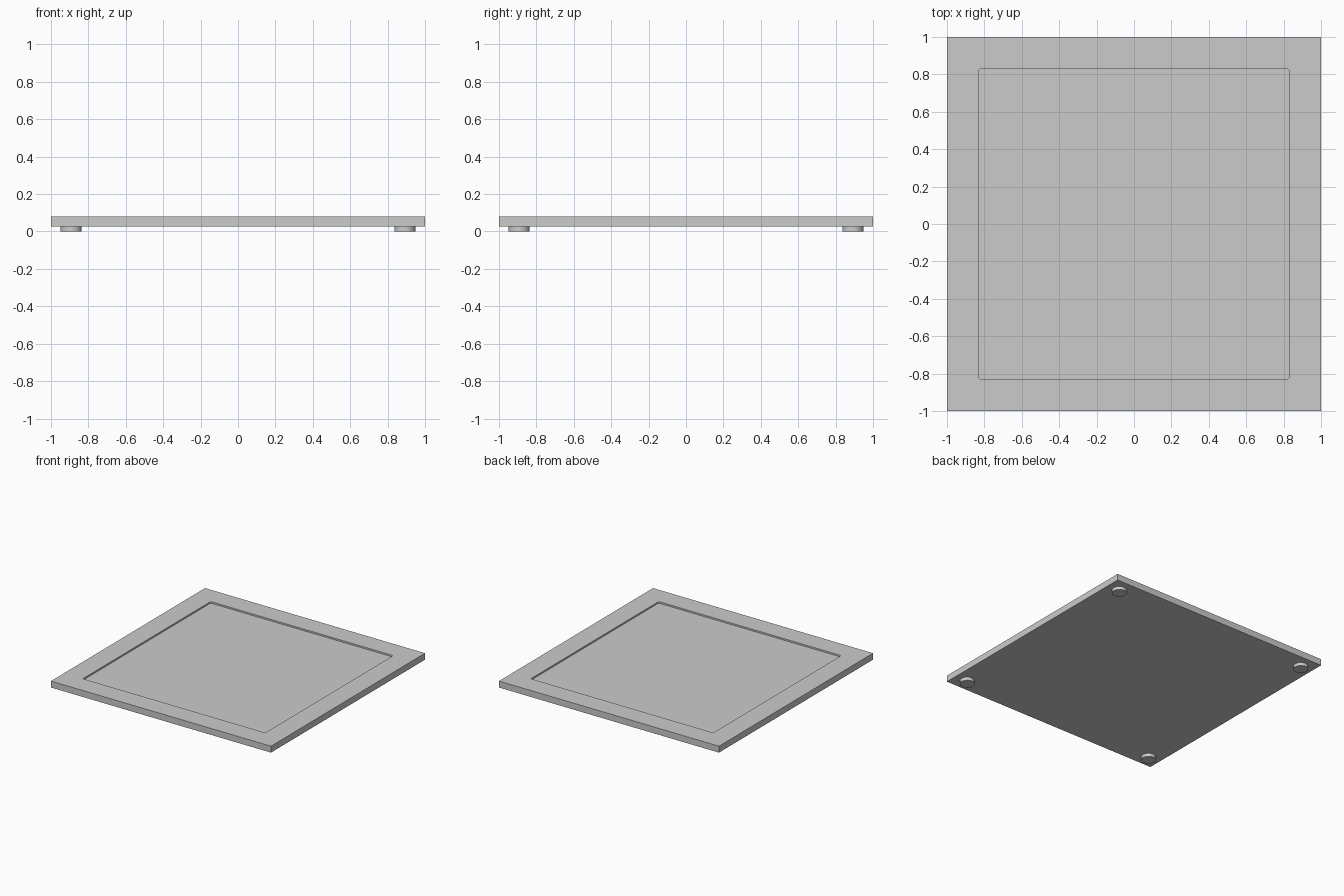
import bpy, bmesh

if "Cube" in bpy.data.objects:
    bpy.data.objects.remove(bpy.data.objects["Cube"])

BOTTOM, TOP = 0.027, 0.08      # slab heights
RECESS, DEPTH = 0.83, 0.013    # recess half width and depth


def box(name, half, z0, z1, corner=0.0):
    bm = bmesh.new()
    bmesh.ops.create_cube(bm, size=1)
    for v in bm.verts:
        v.co.x *= 2 * half
        v.co.y *= 2 * half
        v.co.z = z1 if v.co.z > 0 else z0
    if corner:
        upright = [e for e in bm.edges if abs(e.verts[0].co.z - e.verts[1].co.z) > 1e-4]
        bmesh.ops.bevel(bm, geom=upright, offset=corner, segments=4, profile=0.5, affect='EDGES')
    mesh = bpy.data.meshes.new(name)
    bm.to_mesh(mesh)
    bm.free()
    ob = bpy.data.objects.new(name, mesh)
    bpy.context.collection.objects.link(ob)
    return ob


# Square slab with a shallow round-cornered recess in its top
slab = box("slab", 1.0, BOTTOM, TOP)
cutter = box("recess_cutter", RECESS, TOP - DEPTH, TOP + 0.1, corner=0.014)
cutter.hide_render = True
cut = slab.modifiers.new("recess", 'BOOLEAN')
cut.operation = 'DIFFERENCE'
cut.solver = 'EXACT'
cut.object = cutter
bpy.context.view_layer.objects.active = slab
bpy.ops.object.modifier_apply(modifier=cut.name)
bpy.data.objects.remove(cutter)

# Four round feet near the corners
for sx, side in ((-1, "left"), (1, "right")):
    for sy, end in ((-1, "front"), (1, "back")):
        bpy.ops.mesh.primitive_cylinder_add(vertices=32, radius=0.056, depth=BOTTOM,
                                            location=(sx * 0.892, sy * 0.892, BOTTOM / 2))
        foot = bpy.context.object
        foot.name = f"foot_{end}_{side}"
        bpy.ops.object.shade_smooth_by_angle()
